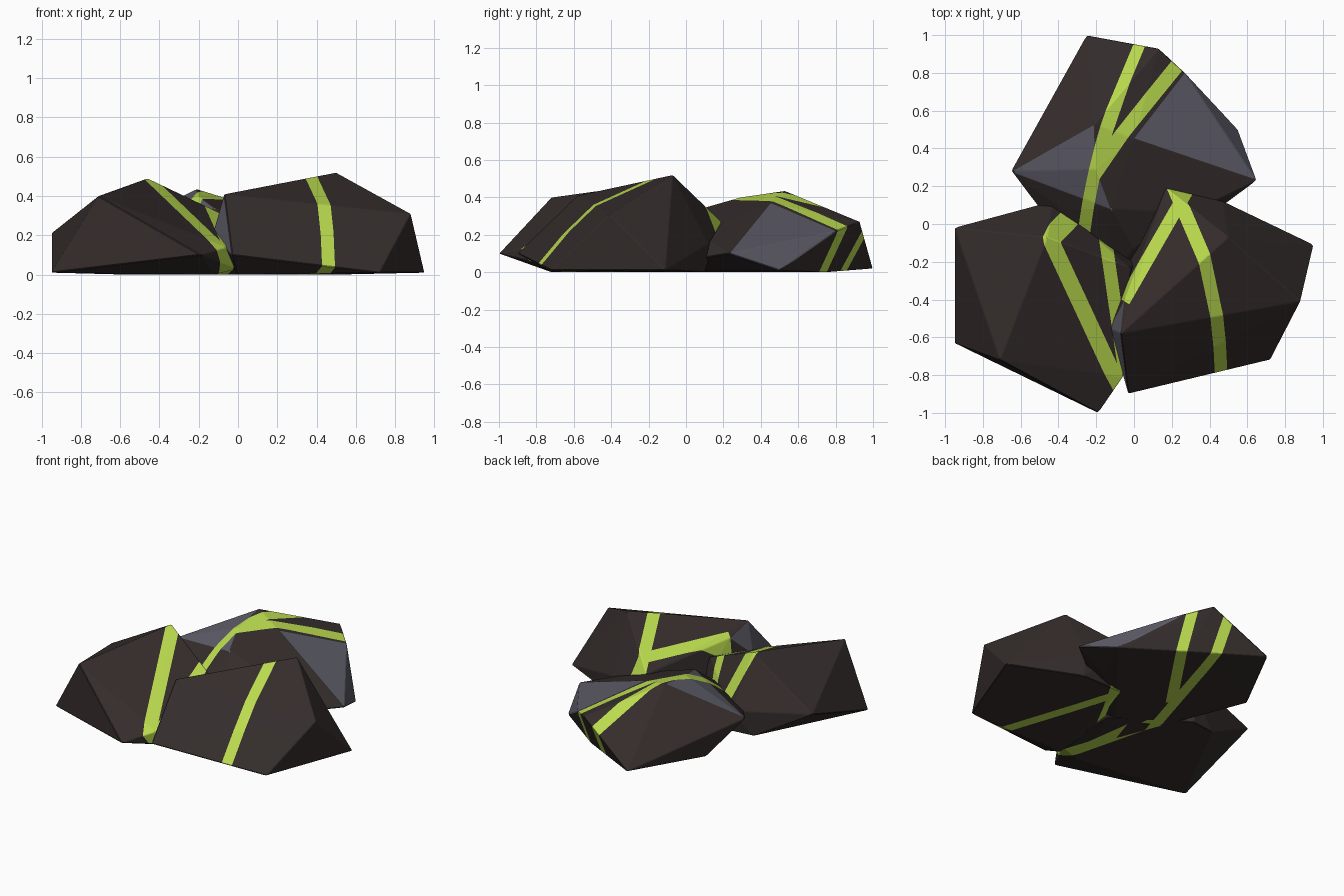
import bpy, bmesh
from mathutils import Vector
from mathutils.geometry import closest_point_on_tri

cube = bpy.data.objects.get("Cube")
if cube:
    bpy.data.objects.remove(cube, do_unlink=True)


def make_material(name, rgb):
    mat = bpy.data.materials.new(name)
    mat.use_nodes = True
    mat.diffuse_color = (*rgb, 1)
    mat.node_tree.nodes["Principled BSDF"].inputs["Base Color"].default_value = (*rgb, 1)
    return mat


MATERIALS = [
    make_material("dark brown stone", (0.035, 0.026, 0.025)),
    make_material("slate grey stone", (0.11, 0.108, 0.138)),
    make_material("lime green vein", (0.50, 0.72, 0.078)),
]
UP = Vector((0, 0, 1))


def distance_to_face(face, point):
    corners = [v.co for v in face.verts]
    return min((closest_point_on_tri(point, corners[0], corners[i], corners[i + 1]) - point).length
               for i in range(1, len(corners) - 1))


def cut(bm, point, normal):
    geom = bm.verts[:] + bm.edges[:] + bm.faces[:]
    bmesh.ops.bisect_plane(bm, geom=geom, dist=1e-5, plane_co=point, plane_no=normal)


def add_vein(bm, points, half_width=0.034, limit=None):
    """Colour the band where a thin slab passes through the stone."""
    p = Vector(points[0])
    along = Vector(points[1]) - p
    across = Vector(points[2]) - p if len(points) > 2 else UP
    normal = along.cross(across).normalized()
    for side in (-half_width, half_width):
        cut(bm, p + normal * side, normal)
    if limit:
        stop, direction = Vector(limit[0]), Vector(limit[1]).normalized()
        cut(bm, stop, direction)
    for face in bm.faces:
        centre = face.calc_center_median()
        inside = abs((centre - p).dot(normal)) < half_width
        if inside and (not limit or (centre - stop).dot(direction) > 0):
            face.material_index = 2


def make_rock(name, corners, grey_spots, veins):
    # Faceted hull
    bm = bmesh.new()
    for co in corners:
        bm.verts.new(co)
    bmesh.ops.convex_hull(bm, input=bm.verts[:])
    loose = [v for v in bm.verts if not v.link_faces]
    bmesh.ops.delete(bm, geom=loose, context='VERTS')
    bmesh.ops.recalc_face_normals(bm, faces=bm.faces[:])
    # Grey facets
    for spot in grey_spots:
        target = Vector(spot)
        face = min(bm.faces, key=lambda f: distance_to_face(f, target))
        face.material_index = 1
    # Slightly worn edges
    sharp = [e for e in bm.edges if e.calc_face_angle(0) > 0.1]
    bmesh.ops.bevel(bm, geom=sharp, offset=0.004, offset_type='OFFSET',
                    segments=1, profile=0.5, affect='EDGES', clamp_overlap=True, material=-1)
    # Veins
    for vein in veins:
        add_vein(bm, **vein)
    mesh = bpy.data.meshes.new(name)
    bm.to_mesh(mesh)
    bm.free()
    for mat in MATERIALS:
        mesh.materials.append(mat)
    obj = bpy.data.objects.new(name, mesh)
    bpy.context.collection.objects.link(obj)
    return obj


# Right front rock
make_rock(
    "right_rock",
    [(-.46, -.07, .49), (-.71, -.72, .40), (-.19, -1, .10), (-.95, -.02, .21),
     (-.95, -.63, .01), (-.57, .08, 0), (-.43, .12, .15), (-.4, .1, 0),
     (-.02, -.23, .28), (-.06, -.81, .14), (0, -.7, .03), (-.13, -.72, 0), (.05, -.2, 0)],
    [],
    [dict(points=[(-.45, -.07, .49), (-.1, -.83, .16), (-.06, -.75, .03)]),
     dict(points=[(-.155, -.05, .3), (-.09, -.5, .3)])])

# Left front rock
make_rock(
    "left_rock",
    [(.5, -.07, .52), (-.07, -.58, .41), (.88, -.41, .31), (-.03, -.9, .10),
     (.72, -.72, .01), (.95, -.11, .01), (.17, .19, .27), (.47, .12, .15),
     (-.13, -.55, .2), (-.05, -.4, .35), (0, -.72, 0), (0, -.1, .05),
     (.2, .1, 0), (.5, .1, 0)],
    [(-.08, -.68, .24), (-.083, -.51, .32)],
    [dict(points=[(.46, -.78, .04), (.44, -.5, .35), (.28, .05, .4)]),
     dict(points=[(.22, .07, .3), (-.05, -.4, .3)],
          limit=((-.05, -.41, .35), (.5, .86, 0)))])

# Back rock
make_rock(
    "back_rock",
    [(-.21, .53, .435), (-.2, .29, .40), (0, .45, .37), (-.65, .28, .22),
     (-.25, 1, .02), (.13, .93, .27), (.27, .8, .22), (.55, .5, .01),
     (.65, .23, .10), (.3, .06, .2), (.32, .09, .06), (.36, .15, .02),
     (0, -.13, .2), (-.12, .08, .34), (-.38, .08, .22), (-.5, .5, 0),
     (.2, .75, 0), (-.16, -.37, 0)],
    [(-.35, .37, .35), (-.42, .22, .28), (.31, .49, .23), (.49, .51, .11)],
    [dict(points=[(.22, .82, .22), (-.2, .28, .4), (.02, .43, 0)],
          limit=((-.22, .26, .4), (.42, .54, 0))),
     dict(points=[(.03, .95, .2), (-.09, .66, .375), (-.24, .1, .28)])])
